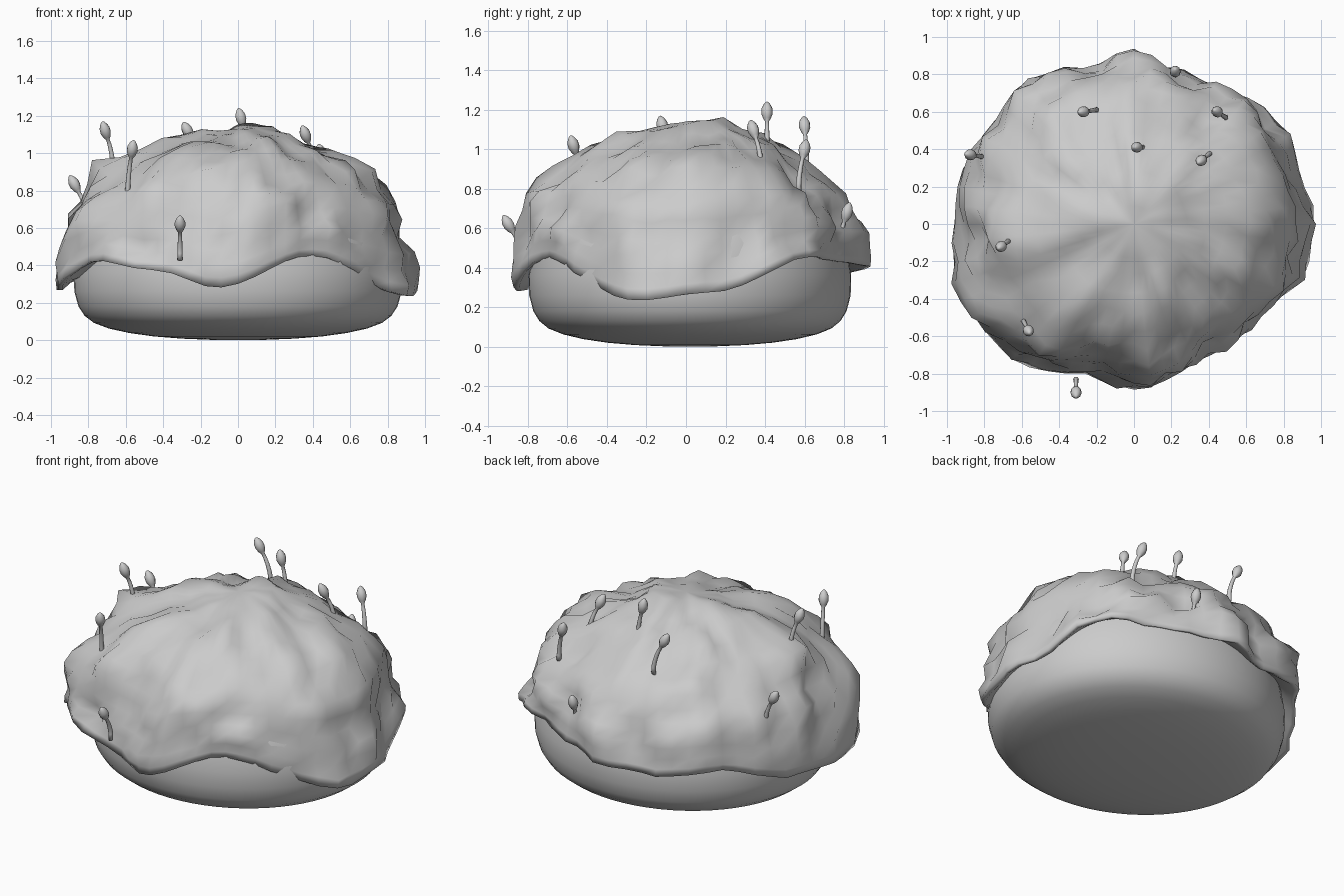
import bpy, bmesh
from math import cos, sin, pi, radians, degrees
from mathutils import Vector, noise

if "Cube" in bpy.data.objects:
    bpy.data.objects.remove(bpy.data.objects["Cube"])


def finish(bm, name, angle=180):
    bmesh.ops.recalc_face_normals(bm, faces=bm.faces[:])
    me = bpy.data.meshes.new(name)
    bm.to_mesh(me)
    bm.free()
    ob = bpy.data.objects.new(name, me)
    bpy.context.collection.objects.link(ob)
    bpy.ops.object.select_all(action='DESELECT')
    ob.select_set(True)
    bpy.context.view_layer.objects.active = ob
    bpy.ops.object.shade_smooth_by_angle(angle=radians(angle))
    return ob


def skin(bm, rings, bottom, top):
    # Joins vertex rings, closing the ends with a pole where one is given
    loops = [[bm.verts.new(p) for p in r] for r in rings]
    n = len(rings[0])
    for a, b in zip(loops, loops[1:]):
        for i in range(n):
            j = (i + 1) % n
            bm.faces.new((a[i], a[j], b[j], b[i]))
    for pole, loop in ((bottom, loops[0]), (top, loops[-1])):
        if pole is not None:
            v = bm.verts.new(pole)
            for i in range(n):
                bm.faces.new((v, loop[i], loop[(i + 1) % n]))


def around(table, deg):
    # Smooth periodic lookup in (degrees, value) pairs
    deg %= 360
    pts = table + [(table[0][0] + 360, table[0][1])]
    if deg < pts[0][0]:
        deg += 360
    for (a, u), (b, v) in zip(pts, pts[1:]):
        if a <= deg <= b:
            t = (deg - a) / (b - a)
            return u + (v - u) * (1 - cos(pi * t)) / 2


# Rounded stone
profile = [(.15, .002), (.3, .008), (.45, .02), (.58, .038), (.69, .062),
           (.77, .092), (.82, .13), (.853, .18), (.875, .26), (.878, .36),
           (.85, .52), (.76, .70), (.62, .83), (.4, .93), (.2, .97)]
N = 64
rings = [[(r * cos(2 * pi * i / N), .02 + r * .93 * sin(2 * pi * i / N), z)
          for i in range(N)] for r, z in profile]
bm = bmesh.new()
skin(bm, rings, (0, .02, 0), (0, .02, .98))
finish(bm, "stone")

# Moss cap: outline radius and wavy rim height by angle
outline = [(0, .98), (17, .94), (30, .96), (40, .95), (58, .87), (75, .87),
           (90, .93), (105, .89), (120, .94), (137, .95), (150, .96),
           (165, .97), (180, .97), (197, 1.03), (210, 1.0), (225, .98),
           (240, .92), (255, .85), (270, .89), (285, .85), (300, .82),
           (318, .83), (332, .89), (345, .96)]
rim = [(8, .28), (42, .46), (75, .43), (110, .38), (135, .43), (165, .31),
       (190, .27), (220, .43), (240, .38), (262, .285), (298, .46), (346, .24)]
moss_profile = [(.78, .44), (.9, .40), (.96, .355), (.985, .355), (.985, .40),
                (.965, .46), (.95, .53), (.935, .60), (.91, .68), (.87, .75),
                (.81, .82), (.73, .89), (.63, .95), (.52, 1.0), (.41, 1.045),
                (.3, 1.08), (.2, 1.10), (.1, 1.115)]
N = 60
bumps = [((.75, -.35, .62), .05, .22), ((-.68, -.45, .62), .05, .2),
         ((-.68, .0, .86), .05, .2), ((.3, .25, 1.05), .04, .25),
         ((.5, -.6, .6), .03, .15), ((.2, -.75, .75), .03, .16),
         ((.05, .9, .5), .04, .2), ((-.57, -.52, .82), -.04, .2)]
rings = []
for k, (f, zp) in enumerate(moss_profile):
    ring = []
    for i in range(N):
        a = 2 * pi * i / N
        R = around(outline, degrees(a))
        # the outline becomes round towards the crown
        r = f * (R * f + .94 * (1 - f))
        h = max(0, min(1, (zp - .35) / .5))
        z = zp + (around(rim, degrees(a)) - .36) * (1 - h)
        p = Vector((r * cos(a), r * sin(a), z))
        n = Vector((p.x, p.y, (p.z - .35) * 1.3)).normalized()
        if k > 1:
            # broad lumps, then finer ones that fade out at the pole
            d = noise.noise(p * 2.6) * .04
            d += noise.noise(p * 6 + Vector((3, 1, 7))) * .06 * min(1, f / .25)
            d += noise.noise(p * 9.3 + Vector((8, 2, 5))) * .05 * min(1, f / .5)
            for c, amp, w in bumps:
                d += amp * max(0, 1 - (p - Vector(c)).length / w)
            p += n * d * (.5 if k < 5 else 1)
        ring.append(p)
    rings.append(ring)
crown = sum(rings[-1], Vector()) / N
bm = bmesh.new()
skin(bm, rings, None, crown + Vector((0, 0, .004)))
finish(bm, "moss_cap")


def sprout(name, base, head):
    # Bent tapering stalk with an egg-shaped bud on its tip
    base, head = Vector(base), Vector(head)
    lean = head - base
    axis = (lean.normalized() + Vector((lean.x, lean.y, 0)) * 1.5).normalized()
    q = axis.to_track_quat('Z', 'Y')
    start = head - axis * .05
    bend = base.lerp(start, .6)
    bend.x, bend.y = base.lerp(start, .3).xy
    path = [(base - Vector((0, 0, .04)), .015), (base, .014)]
    for t in (.25, .5, .75, 1):
        p = base * (1 - t) ** 2 + bend * 2 * t * (1 - t) + start * t * t
        path.append((p, .014 - .004 * t))
    for s, r in ((.015, .02), (.04, .029), (.065, .028), (.085, .019), (.098, .009)):
        path.append((start + axis * s, r))
    rings = [[c + q @ Vector((r * cos(2 * pi * i / 10), r * sin(2 * pi * i / 10), 0))
              for i in range(10)] for c, r in path]
    bm = bmesh.new()
    skin(bm, rings, path[0][0], start + axis * .103)
    finish(bm, name)


# Sprouts: stalk foot and bud centre
sprouts = [((-.81, .36, .68), (-.875, .37, .835)), ((-.67, -.09, .95), (-.71, -.12, 1.12)),
           ((-.59, -.52, .80), (-.565, -.57, 1.02)), ((-.31, -.83, .47), (-.31, -.9, .62)),
           ((-.2, .61, .94), (-.27, .60, 1.12)), ((.05, .41, 1.0), (.015, .41, 1.19)),
           ((.41, .38, .93), (.36, .34, 1.10)), ((.49, .57, .82), (.445, .60, 1.0)),
           ((.22, .78, .53), (.22, .815, .68))]
for i, (b, h) in enumerate(sprouts):
    sprout(f"sprout_{i + 1}", b, h)
